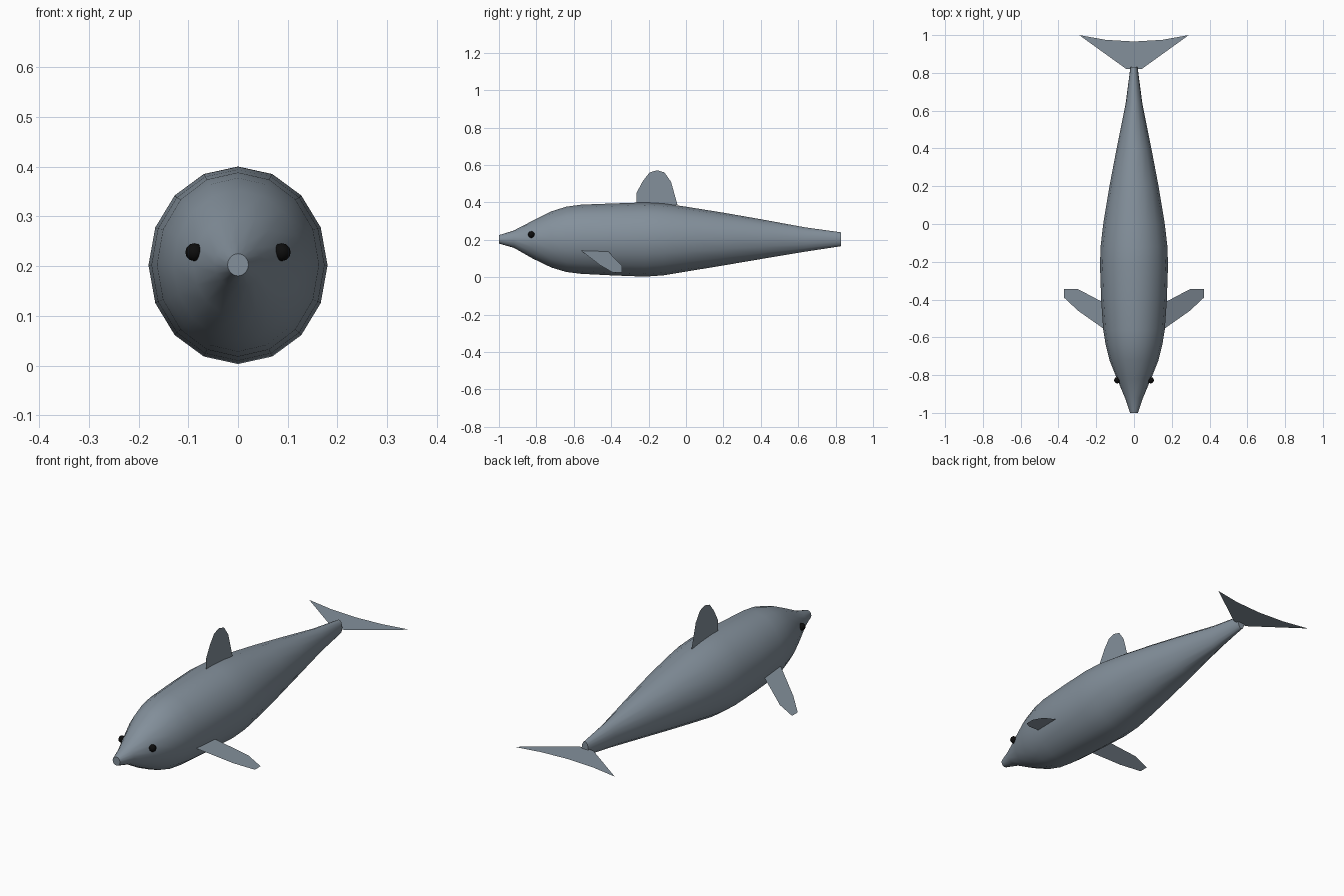
import bpy, bmesh, math

if "Cube" in bpy.data.objects:
    bpy.data.objects.remove(bpy.data.objects["Cube"])


def material(name, rgb):
    m = bpy.data.materials.new(name)
    m.diffuse_color = (*rgb, 1)
    m.use_nodes = True
    m.node_tree.nodes["Principled BSDF"].inputs["Base Color"].default_value = m.diffuse_color
    return m


GREY = material("slate grey", (0.23, 0.28, 0.33))
BLACK = material("black", (0.004, 0.004, 0.004))


def finish(bm, name, mat, smooth=False):
    me = bpy.data.meshes.new(name)
    bm.to_mesh(me)
    bm.free()
    me.materials.append(mat)
    ob = bpy.data.objects.new(name, me)
    bpy.context.collection.objects.link(ob)
    if smooth:
        bpy.ops.object.select_all(action='DESELECT')
        ob.select_set(True)
        bpy.context.view_layer.objects.active = ob
        bpy.ops.object.shade_smooth_by_angle(angle=math.radians(45))
    return ob


def sheet(name, points):
    bm = bmesh.new()
    bm.faces.new([bm.verts.new(p) for p in points])
    finish(bm, name, GREY)


# Body: 16-sided rings along y (y, half width, bottom z, top z)
stations = [
    (-1.00, 0.021, 0.180, 0.225), (-0.92, 0.048, 0.157, 0.250),
    (-0.82, 0.090, 0.100, 0.302), (-0.72, 0.130, 0.052, 0.352),
    (-0.64, 0.150, 0.028, 0.377), (-0.56, 0.163, 0.018, 0.388),
    (-0.40, 0.174, 0.010, 0.394), (-0.22, 0.180, 0.003, 0.400),
    (-0.12, 0.177, 0.010, 0.394), (0.00, 0.163, 0.030, 0.377),
    (0.20, 0.130, 0.063, 0.345), (0.40, 0.092, 0.097, 0.310),
    (0.64, 0.044, 0.137, 0.266), (0.83, 0.019, 0.166, 0.240)]
SIDES = 16
bm = bmesh.new()
rings = []
for y, w, lo, hi in stations:
    angles = [math.tau * i / SIDES for i in range(SIDES)]
    rings.append([bm.verts.new((w * math.sin(a), y, (lo + hi) / 2 + (hi - lo) / 2 * math.cos(a)))
                  for a in angles])
for a, b in zip(rings, rings[1:]):
    for i in range(SIDES):
        j = (i + 1) % SIDES
        bm.faces.new((a[i], a[j], b[j], b[i]))
bm.faces.new(rings[0])
bm.faces.new(rings[-1])
bmesh.ops.recalc_face_normals(bm, faces=bm.faces)
finish(bm, "body", GREY, True)

# Dorsal fin: thin upright sheet
sheet("dorsal_fin", [(0, y, z) for y, z in [
    (-0.265, 0.39), (-0.265, 0.45), (-0.23, 0.515), (-0.195, 0.56), (-0.155, 0.572),
    (-0.115, 0.56), (-0.08, 0.51), (-0.045, 0.385)]])

# Tail fluke: thin level sheet
half = [(0.04, 0.82), (0.29, 1.0), (0.15, 0.975)]
sheet("tail_fluke", [(x, y, 0.2) for x, y in
                     half + [(0, 0.966)] + [(-x, y) for x, y in reversed(half)]])

# Flippers (sheets sloping down and outward) and eyes, both sides
flipper = [(0.15, -0.562), (0.295, -0.46), (0.37, -0.39), (0.37, -0.343),
           (0.30, -0.343), (0.15, -0.422)]
for side, s in (("left", 1), ("right", -1)):
    pts = [(s * x, y, 0.135 - 0.54 * (x - 0.165)) for x, y in flipper]
    sheet(side + "_flipper", pts[::s])
    bm = bmesh.new()
    bmesh.ops.create_uvsphere(bm, u_segments=8, v_segments=6, radius=0.018)
    bmesh.ops.translate(bm, verts=bm.verts, vec=(s * 0.088, -0.827, 0.228))
    finish(bm, side + "_eye", BLACK, True)
